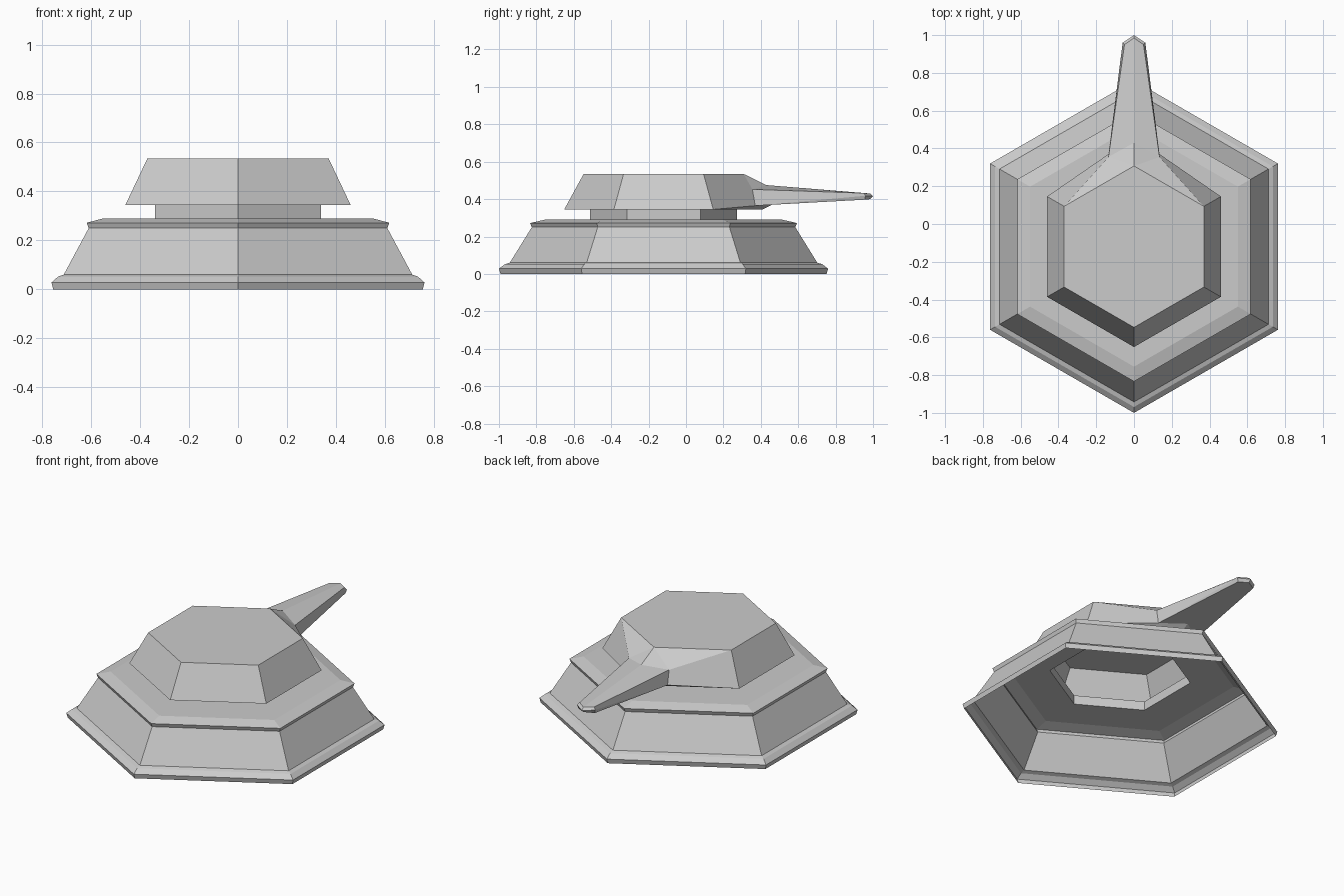
import bpy, bmesh
from math import sin, cos, pi

if "Cube" in bpy.data.objects:
    bpy.data.objects.remove(bpy.data.objects["Cube"])

CY = -0.12            # centre of the hexagons
K = 1 / cos(pi / 6)   # flat-to-flat half width -> corner radius


def hexagon(bm, half_width, z):
    # corner 0 points to +y, then counter-clockwise
    r = half_width * K
    return [bm.verts.new((-r * sin(i * pi / 3), CY + r * cos(i * pi / 3), z))
            for i in range(6)]


def bridge(bm, a, b, sides=range(6)):
    for i in sides:
        j = (i + 1) % 6
        bm.faces.new((a[i], a[j], b[j], b[i]))


def finish(bm, name):
    bmesh.ops.recalc_face_normals(bm, faces=bm.faces)
    me = bpy.data.meshes.new(name)
    bm.to_mesh(me)
    bm.free()
    ob = bpy.data.objects.new(name, me)
    bpy.context.collection.objects.link(ob)
    return ob


# Hollow stepped base with deck and neck, open underneath
bm = bmesh.new()
profile = [(.755, 0), (.762, .028), (.735, .052), (.712, .06), (.61, .25),
           (.618, .272), (.55, .29), (.34, .29), (.34, .345)]
rings = [hexagon(bm, w, z) for w, z in profile]
for a, b in zip(rings, rings[1:]):
    bridge(bm, a, b)
finish(bm, "base")

# Hollow turret whose two rear sides flow into the barrel
bm = bmesh.new()
inner = hexagon(bm, .34, .345)
low = hexagon(bm, .46, .345)
top = hexagon(bm, .37, .535)
bridge(bm, inner, low)
bridge(bm, low, top, range(1, 5))
bm.faces.new(top)

# Barrel: centre line points, then a mirrored half on each side
root_top = bm.verts.new((0, .43, .475))
root_low = bm.verts.new((0, .46, .37))
tip_top = bm.verts.new((0, .985, .43))
tip_mid = bm.verts.new((0, 1.0, .415))
tip_low = bm.verts.new((0, .985, .4))
for s, c in ((-1, 1), (1, 5)):
    r_top = bm.verts.new((s * .135, .355, .452))
    r_low = bm.verts.new((s * .135, .37, .365))
    t_top = bm.verts.new((s * .05, .95, .432))
    t_mid = bm.verts.new((s * .06, .96, .418))
    t_low = bm.verts.new((s * .055, .955, .397))
    for f in ((top[0], top[c], r_top), (top[0], r_top, root_top),
              (top[c], low[c], r_low, r_top),
              (low[c], low[0], r_low), (low[0], root_low, r_low),
              (root_top, r_top, t_top, tip_top),
              (r_top, r_low, t_mid, t_top), (r_low, t_low, t_mid),
              (root_low, tip_low, t_low, r_low),
              (tip_top, t_top, t_mid, tip_mid),
              (tip_mid, t_mid, t_low, tip_low)):
        bm.faces.new(f)
finish(bm, "turret_and_barrel")
